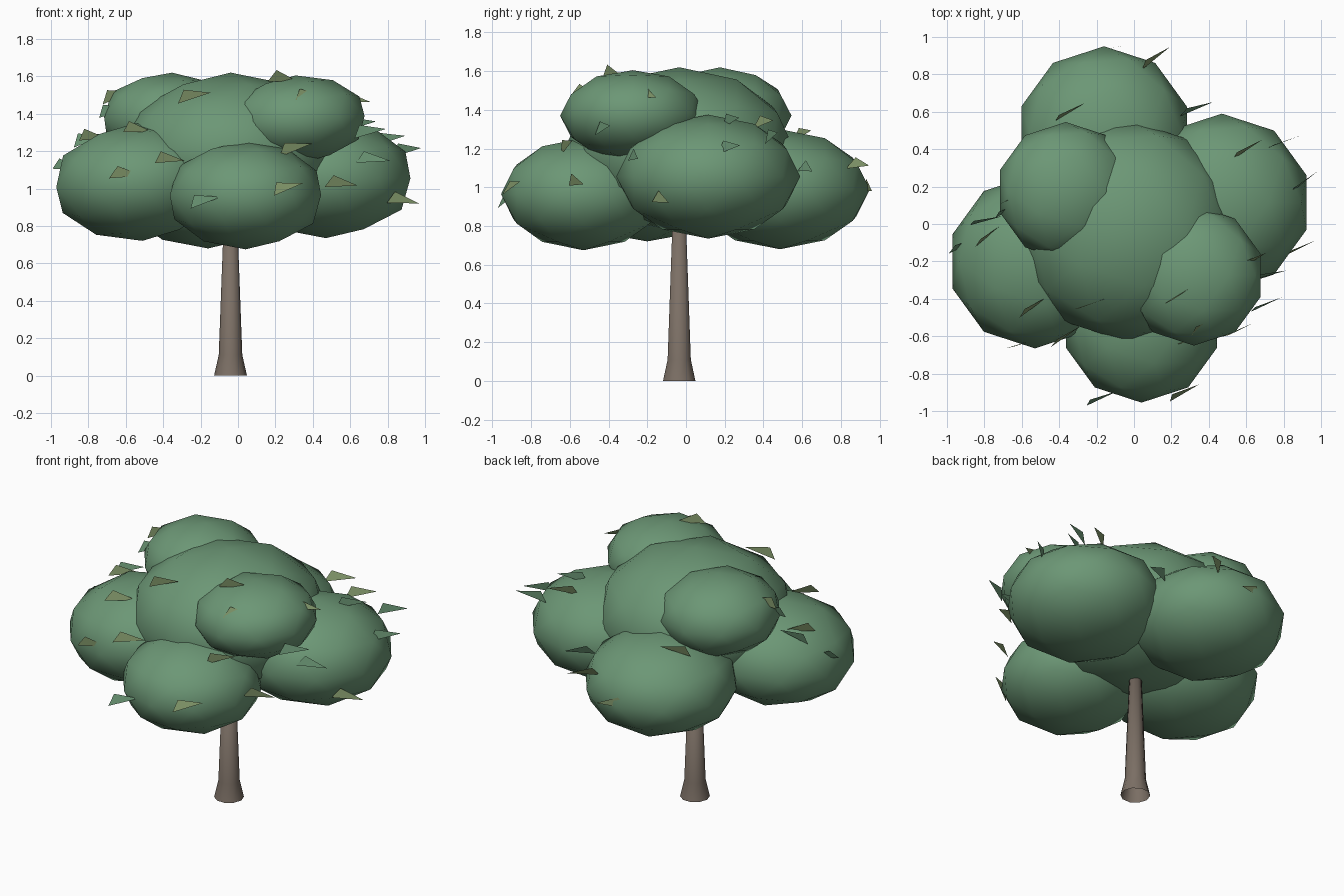
import bpy, bmesh, math, random
from mathutils import Vector, Euler

if "Cube" in bpy.data.objects:
    bpy.data.objects.remove(bpy.data.objects["Cube"])

random.seed(4)


def material(name, rgb):
    m = bpy.data.materials.new(name)
    m.diffuse_color = (*rgb, 1)
    m.use_nodes = True
    m.node_tree.nodes["Principled BSDF"].inputs["Base Color"].default_value = m.diffuse_color
    return m


BARK = material("bark", (0.20, 0.16, 0.13))
GREEN = material("foliage green", (0.15, 0.31, 0.18))
OLIVE = material("leaf olive", (0.23, 0.32, 0.15))


def make_object(name, bm, mats, smooth):
    mesh = bpy.data.meshes.new(name)
    bm.to_mesh(mesh)
    bm.free()
    for m in mats:
        mesh.materials.append(m)
    for p in mesh.polygons:
        p.use_smooth = smooth
    ob = bpy.data.objects.new(name, mesh)
    bpy.context.collection.objects.link(ob)
    return ob


# Trunk: open lathed tube with a flared foot
bm = bmesh.new()
SIDES = 10
rings = []
for z, r in [(0, 0.088), (0.11, 0.063), (0.78, 0.038)]:
    rings.append([bm.verts.new((-0.04 + r * math.cos(2 * math.pi * i / SIDES),
                                -0.035 + r * math.sin(2 * math.pi * i / SIDES), z))
                  for i in range(SIDES)])
for lo, hi in zip(rings, rings[1:]):
    for i in range(SIDES):
        j = (i + 1) % SIDES
        bm.faces.new((lo[i], lo[j], hi[j], hi[i]))
bm.faces.new(rings[-1])
make_object("trunk", bm, [BARK], True)

# Foliage: squashed low-poly spheres (centre, horizontal radius, half height, lean)
CLUMPS = {
    "foliage_centre": ((-0.04, -0.035, 1.195), 0.595, 0.425, 0),
    "foliage_front": ((0.04, -0.53, 0.965), 0.425, 0.29, 0),
    "foliage_left": ((-0.53, -0.20, 1.035), 0.465, 0.315, -0.06),
    "foliage_right": ((0.47, 0.115, 1.055), 0.475, 0.32, 0),
    "foliage_back": ((-0.16, 0.485, 0.99), 0.465, 0.31, 0),
    "foliage_upper_right": ((0.32, -0.275, 1.37), 0.375, 0.235, -0.05),
    "foliage_upper_left": ((-0.365, 0.175, 1.37), 0.37, 0.25, 0.05),
}
for name, (centre, r, h, lean) in CLUMPS.items():
    bm = bmesh.new()
    bmesh.ops.create_icosphere(bm, subdivisions=2, radius=1)
    for v in bm.verts:
        v.co = Vector((v.co.x * r, v.co.y * r, v.co.z * h))
    ob = make_object(name, bm, [GREEN], True)
    ob.location = centre
    ob.rotation_euler = (0, lean, 0)

# Loose leaves: single triangles facing the front, tips to the right
LEAVES = [
    (-0.18, -0.93, 0.94), (0.26, -0.90, 1.01), (-0.60, -0.64, 1.08),
    (-0.37, -0.60, 1.16), (-0.54, -0.44, 1.32), (-0.24, -0.43, 1.50),
    (0.24, -0.38, 1.59), (0.38, -0.54, 1.50), (0.46, -0.55, 1.40),
    (0.30, -0.62, 1.22), (0.55, -0.57, 1.03), (0.70, -0.43, 1.31),
    (0.72, -0.27, 1.16), (0.88, -0.13, 0.94), (0.90, 0.22, 1.21),
    (0.62, -0.20, 1.48), (0.60, 0.40, 1.34), (0.80, 0.44, 1.27),
    (0.65, 0.23, 1.35), (0.33, 0.62, 1.10), (0.11, 0.89, 1.12),
    (-0.12, 0.94, 1.00), (-0.35, 0.60, 1.28), (-0.65, 0.14, 1.50),
    (-0.67, 0.08, 1.42), (-0.80, 0.02, 1.27), (-0.78, -0.06, 1.28),
    (-0.91, -0.11, 1.12),
]
bm = bmesh.new()
for pos in LEAVES:
    turn = Euler((random.uniform(-0.5, 0.2), random.uniform(-0.2, 0.2),
                  random.uniform(0.2, 0.65)))
    verts = []
    for x, z in [(-0.09, -0.035), (0.10, 0.0), (-0.05, 0.035)]:
        p = Vector((x, 0, z))
        p.rotate(turn)
        verts.append(bm.verts.new(Vector(pos) + p))
    bm.faces.new(verts).material_index = random.choice((0, 1, 1))
make_object("loose_leaves", bm, [GREEN, OLIVE], False)
